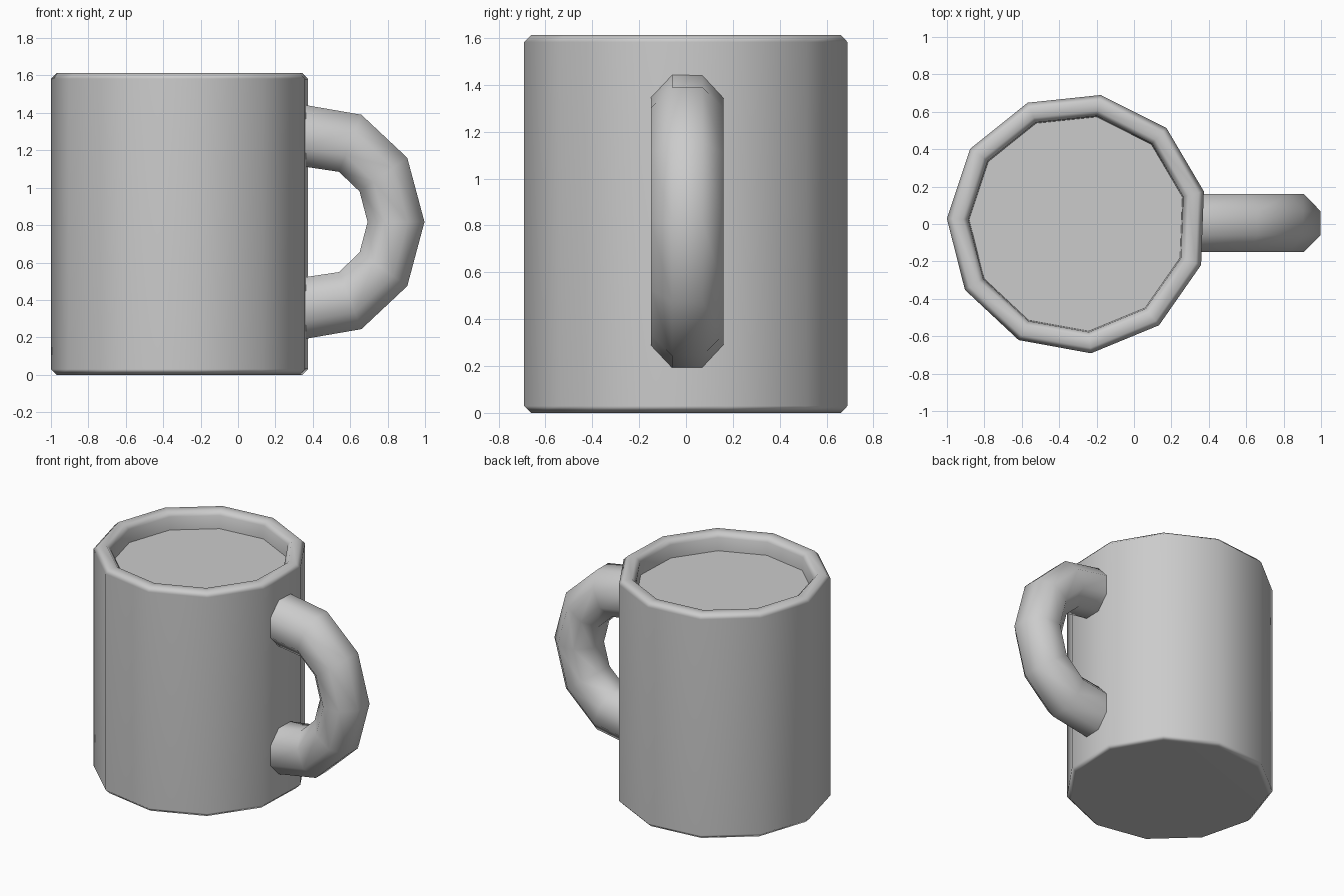
import bpy, bmesh, math
from mathutils import Vector

if "Cube" in bpy.data.objects:
    bpy.data.objects.remove(bpy.data.objects["Cube"])


def loft(name, rings, weighted=False):
    """Skin a list of equal-length rings, capping both ends."""
    bm = bmesh.new()
    loops = [[bm.verts.new(p) for p in ring] for ring in rings]
    n = len(loops[0])
    for a, b in zip(loops, loops[1:]):
        for i in range(n):
            j = (i + 1) % n
            bm.faces.new((a[i], a[j], b[j], b[i]))
    bm.faces.new(loops[0][::-1])
    bm.faces.new(loops[-1])
    bmesh.ops.recalc_face_normals(bm, faces=bm.faces)
    mesh = bpy.data.meshes.new(name)
    bm.to_mesh(mesh)
    bm.free()
    obj = bpy.data.objects.new(name, mesh)
    bpy.context.collection.objects.link(obj)
    bpy.ops.object.select_all(action='DESELECT')
    obj.select_set(True)
    bpy.context.view_layer.objects.active = obj
    bpy.ops.object.shade_smooth_by_angle(angle=math.radians(60))
    if weighted:
        mod = obj.modifiers.new("weighted_normals", 'WEIGHTED_NORMAL')
        mod.keep_sharp = True
    return obj


# Mug body: eleven-sided, chamfered edges, rim and filled interior
SIDES, START = 11, math.radians(14.2)
CX, CY = -0.303, 0.003


def body_ring(r, z):
    return [(CX + r * math.cos(START + math.tau * k / SIDES),
             CY + r * math.sin(START + math.tau * k / SIDES), z)
            for k in range(SIDES)]


profile = [(0.668, 0.0), (0.698, 0.03), (0.698, 1.582), (0.668, 1.612),
           (0.612, 1.612), (0.584, 1.582), (0.579, 1.49)]
loft("mug_body", [body_ring(r, z) for r, z in profile], weighted=True)

# Handle: octagonal tube between an outer and an inner outline (upper half)
MID = 0.817
upper = [((0.32, 1.449), (0.32, 1.118)),
         ((0.66, 1.39), (0.54, 1.085)),
         ((0.905, 1.16), (0.65, 0.98))]
middle = [((0.997, MID), (0.693, MID))]
lower = [tuple((x, 2 * MID - z) for x, z in pair) for pair in reversed(upper)]

rings = []
for (ox, oz), (ix, iz) in upper + middle + lower:
    centre = Vector(((ox + ix) / 2, 0.005, (oz + iz) / 2))
    half = Vector(((ox - ix) / 2, 0, (oz - iz) / 2))
    ring = []
    for k in range(8):
        a = math.radians(22.5 + 45 * k)
        s = 1 / math.cos(math.radians(22.5))
        ring.append(centre + half * math.cos(a) * s
                    + Vector((0, 0.155 * math.sin(a) * s, 0)))
    rings.append(ring)
loft("mug_handle", rings)
